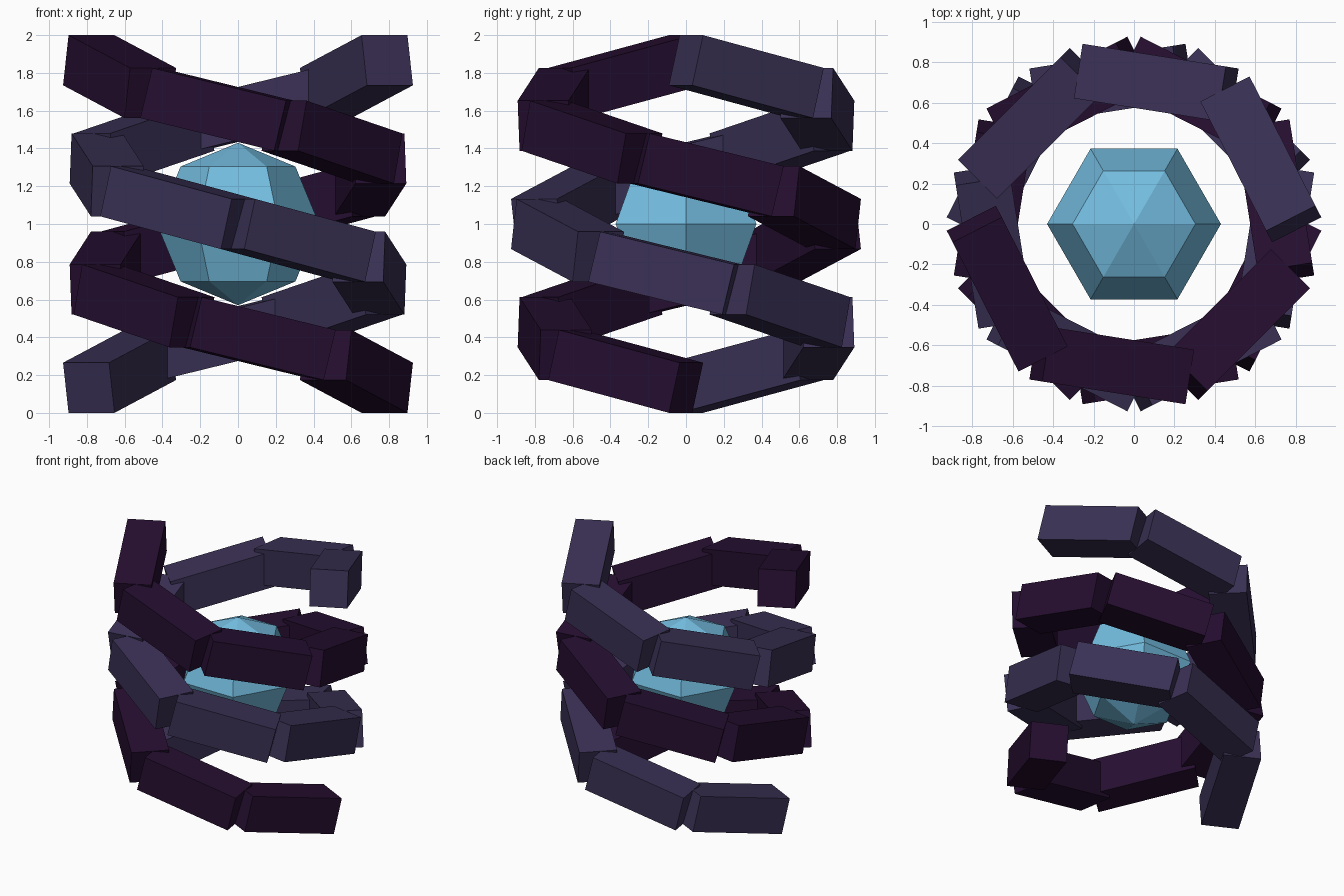
import bpy
import bmesh
from math import cos, sin, pi, radians
from mathutils import Matrix, Vector

old = bpy.data.objects.get("Cube")
if old:
    bpy.data.objects.remove(old, do_unlink=True)


def material(name, rgb):
    m = bpy.data.materials.new(name)
    m.use_nodes = True
    colour = (*rgb, 1.0)
    m.diffuse_color = colour
    m.node_tree.nodes["Principled BSDF"].inputs["Base Color"].default_value = colour
    return m


def finish(bm, name, mat):
    bmesh.ops.recalc_face_normals(bm, faces=bm.faces[:])
    mesh = bpy.data.meshes.new(name)
    bm.to_mesh(mesh)
    bm.free()
    mesh.materials.append(mat)
    obj = bpy.data.objects.new(name, mesh)
    bpy.context.collection.objects.link(obj)
    return obj


# Helix dimensions
COUNT = 10            # bars in each strand
STEP = radians(54)    # turn per bar
RADIUS = 0.79         # radius of the bar ends
DROP = 0.1734         # descent per bar
THICK = 0.273         # square bar section


def helix_point(start, i):
    a = start + STEP * i
    return Vector((RADIUS * cos(a), RADIUS * sin(a), 1 + DROP * (COUNT / 2 - i)))


def strand(name, start, mat):
    """Descending chain of square bars, each lying on a chord of the helix."""
    bm = bmesh.new()
    for i in range(COUNT):
        a, b = helix_point(start, i), helix_point(start, i + 1)
        along = (b - a).normalized()
        side = Vector((0, 0, 1)).cross(along).normalized()
        up = along.cross(side)
        frame = Matrix((along, side, up)).transposed().to_4x4()
        size = Matrix.Diagonal(((b - a).length, THICK, THICK, 1))
        bmesh.ops.create_cube(bm, size=1,
                              matrix=Matrix.Translation((a + b) / 2) @ frame @ size)
    return finish(bm, name, mat)


strand("dark_strand", pi, material("dark plum", (0.019, 0.0044, 0.030)))
strand("light_strand", 0, material("slate violet", (0.042, 0.030, 0.089)))


# Faceted six-sided core
def core(name, radius, sides, mat):
    bm = bmesh.new()
    rings = []
    for tilt in (pi / 4, 0, -pi / 4):
        r, z = radius * cos(tilt), 1 + radius * sin(tilt)
        rings.append([bm.verts.new((r * cos(2 * pi * k / sides),
                                    r * sin(2 * pi * k / sides), z))
                      for k in range(sides)])
    top = bm.verts.new((0, 0, 1 + radius))
    bottom = bm.verts.new((0, 0, 1 - radius))
    for k in range(sides):
        n = (k + 1) % sides
        bm.faces.new((top, rings[0][k], rings[0][n]))
        bm.faces.new((bottom, rings[-1][n], rings[-1][k]))
        for upper, lower in zip(rings, rings[1:]):
            bm.faces.new((upper[k], lower[k], lower[n], upper[n]))
    return finish(bm, name, mat)


core("crystal_core", 0.43, 6, material("sky blue", (0.174, 0.509, 0.745)))
